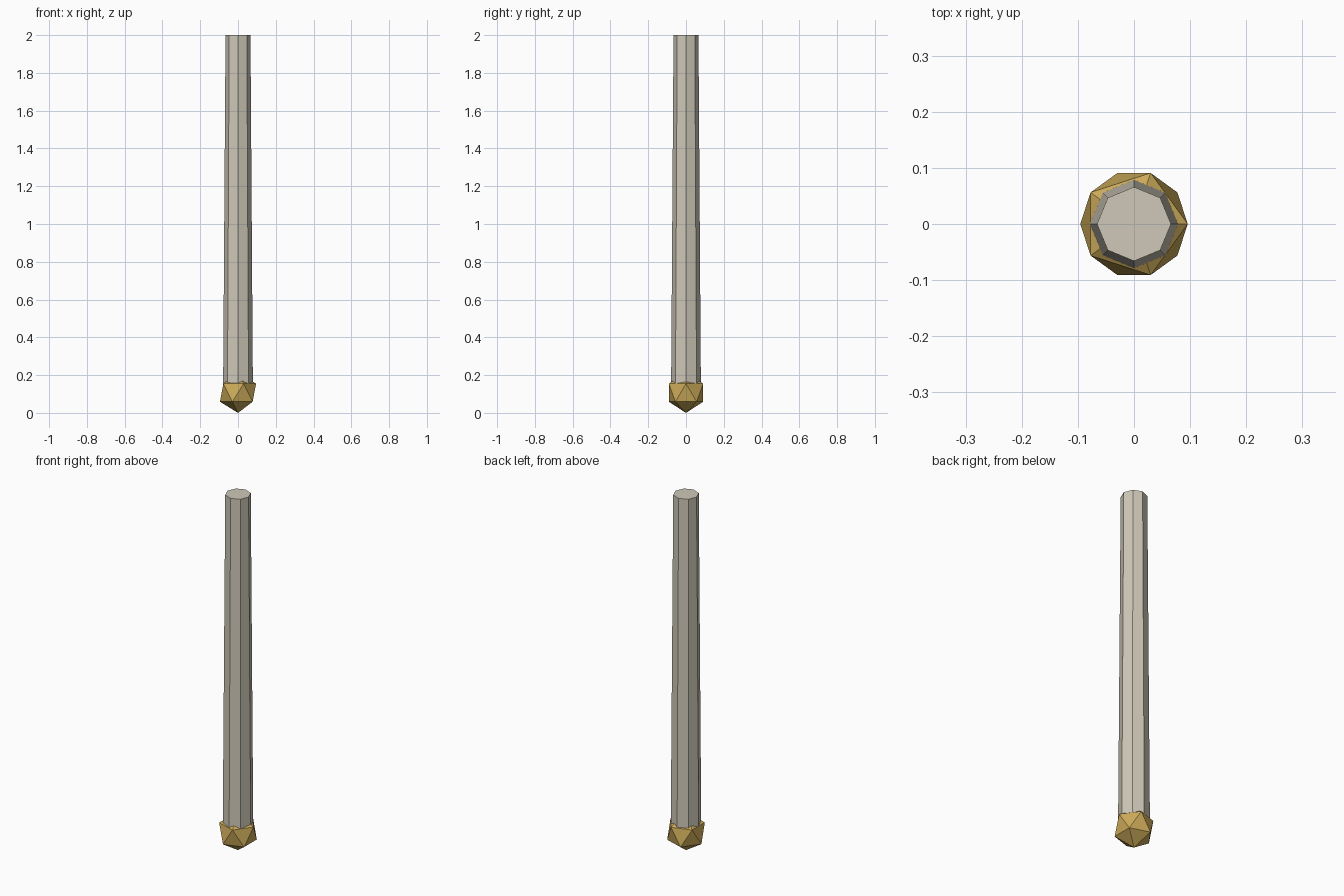
import bpy

if "Cube" in bpy.data.objects:
    bpy.data.objects.remove(bpy.data.objects["Cube"])

# Tapered eight-sided shaft
bottom, top = 0.11, 2.0
bpy.ops.mesh.primitive_cone_add(vertices=8, radius1=0.079, radius2=0.066,
                                depth=top - bottom, location=(0, 0, (top + bottom) / 2))
shaft = bpy.context.object
shaft.name = "shaft"
ivory = bpy.data.materials.new("pale_shaft")
ivory.diffuse_color = (0.62, 0.58, 0.48, 1)
ivory.use_nodes = True
ivory.node_tree.nodes["Principled BSDF"].inputs["Base Color"].default_value = ivory.diffuse_color
shaft.data.materials.append(ivory)

# Faceted brass tip
radius = 0.107
bpy.ops.mesh.primitive_ico_sphere_add(subdivisions=1, radius=radius, location=(0, 0, radius))
tip = bpy.context.object
tip.name = "faceted_tip"
brass = bpy.data.materials.new("brass")
brass.diffuse_color = (0.60, 0.40, 0.10, 1)
brass.use_nodes = True
brass.node_tree.nodes["Principled BSDF"].inputs["Base Color"].default_value = brass.diffuse_color
tip.data.materials.append(brass)
